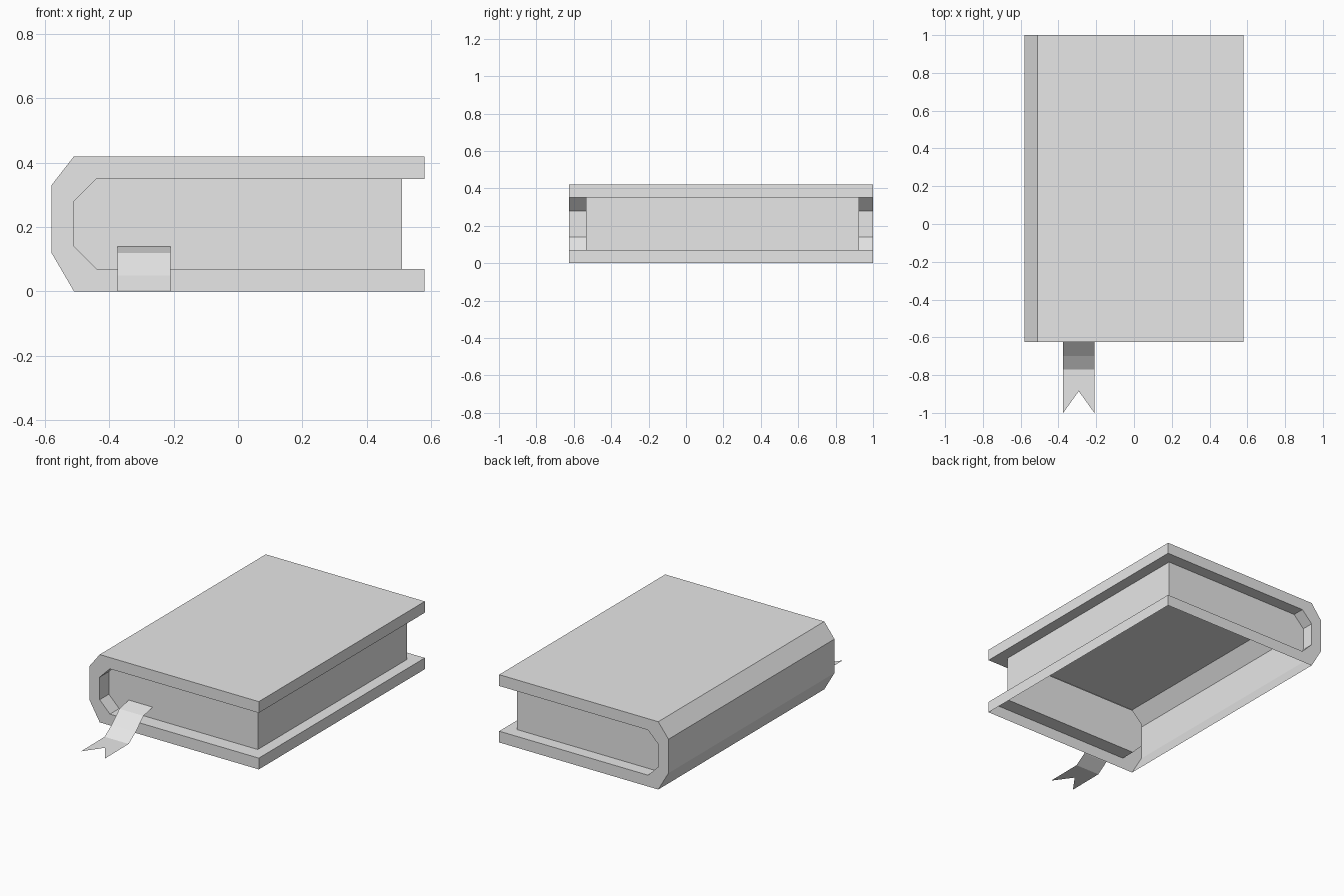
import bpy, bmesh

cube = bpy.data.objects.get("Cube")
if cube:
    bpy.data.objects.remove(cube)

grey = bpy.data.materials.new("plain_grey")
grey.use_nodes = True
colour = (0.8, 0.8, 0.8, 1)
grey.diffuse_color = colour
grey.node_tree.nodes["Principled BSDF"].inputs["Base Color"].default_value = colour

FRONT, BACK = -0.625, 1.0              # cover ends
PAGE_FRONT, PAGE_BACK = -0.535, 0.925  # page block ends
EDGE, PAGE_EDGE = 0.58, 0.51           # open side of cover and pages

# Cross-sections in x, z
outer = [(EDGE, 0.0), (-0.51, 0.0), (-0.58, 0.12), (-0.58, 0.33),
         (-0.51, 0.42), (EDGE, 0.42)]
inner = [(-0.44, 0.07), (-0.51, 0.14), (-0.51, 0.28), (-0.44, 0.35)]


def polygon(bm, points):
    bm.faces.new([bm.verts.new(p) for p in points])


def strip(bm, path, y0, y1):
    """Sweep an open x, z path along y."""
    for (xa, za), (xb, zb) in zip(path, path[1:]):
        polygon(bm, [(xa, y0, za), (xb, y0, zb), (xb, y1, zb), (xa, y1, za)])


def finish(name, bm):
    bmesh.ops.remove_doubles(bm, verts=bm.verts, dist=0.0001)
    bmesh.ops.recalc_face_normals(bm, faces=bm.faces)
    mesh = bpy.data.meshes.new(name)
    bm.to_mesh(mesh)
    bm.free()
    mesh.materials.append(grey)
    obj = bpy.data.objects.new(name, mesh)
    bpy.context.collection.objects.link(obj)
    return obj


# Cover: hollow shell, open underneath
bm = bmesh.new()
lip = [(EDGE, inner[0][1])] + inner + [(EDGE, inner[-1][1])]
strip(bm, outer[1:] + [lip[-1]], FRONT, BACK)
strip(bm, [lip[0], outer[0]], FRONT, BACK)
for y in (FRONT, BACK):
    polygon(bm, [(x, y, z) for x, z in outer + lip[::-1]])
# Ledges inside the cover, around the pages
strip(bm, lip, FRONT, PAGE_FRONT)
strip(bm, lip, PAGE_BACK, BACK)
for z in (lip[0][1], lip[-1][1]):
    strip(bm, [(PAGE_EDGE, z), (EDGE, z)], PAGE_FRONT, PAGE_BACK)
finish("cover", bm)

# Pages: the three visible sides
bm = bmesh.new()
block = [(PAGE_EDGE, lip[0][1])] + inner + [(PAGE_EDGE, lip[-1][1])]
for y in (PAGE_FRONT, PAGE_BACK):
    polygon(bm, [(x, y, z) for x, z in block])
strip(bm, [block[0], block[-1]], PAGE_FRONT, PAGE_BACK)
finish("pages", bm)

# Ribbon bookmark with a notched tail
bm = bmesh.new()
left, right = -0.375, -0.21
path = [(PAGE_FRONT, 0.14), (FRONT, 0.12), (-0.7, 0.05), (-0.77, 0.002)]
for (ya, za), (yb, zb) in zip(path, path[1:]):
    polygon(bm, [(left, ya, za), (left, yb, zb), (right, yb, zb), (right, ya, za)])
y, z = path[-1]
mid = (left + right) / 2
polygon(bm, [(left, y, z), (left, -1, 0), (mid, -0.885, 0), (right, -1, 0), (right, y, z)])
finish("ribbon_bookmark", bm)
